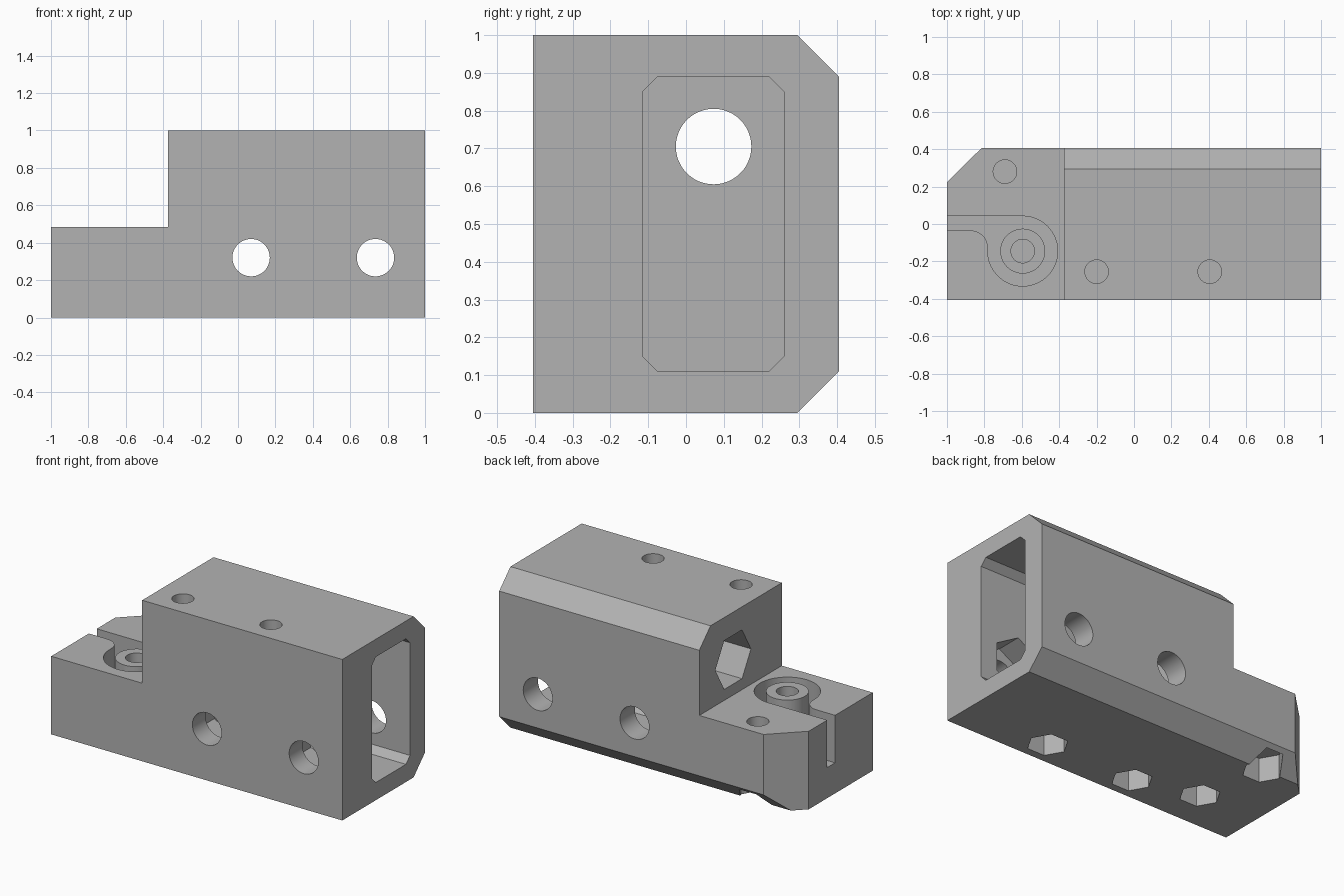
import bpy, bmesh
from math import cos, sin, radians

cube = bpy.data.objects.get("Cube")
if cube:
    bpy.data.objects.remove(cube, do_unlink=True)

grey = bpy.data.materials.new("plain grey")
grey.use_nodes = True
grey.diffuse_color = (0.45, 0.45, 0.45, 1)
grey.node_tree.nodes["Principled BSDF"].inputs["Base Color"].default_value = (0.45, 0.45, 0.45, 1)


def prism(name, axis, outline, lo, hi):
    """Extrude a 2D outline along an axis from lo to hi."""
    place = {"x": lambda u, v, w: (w, u, v),
             "y": lambda u, v, w: (u, w, v),
             "z": lambda u, v, w: (u, v, w)}[axis]
    bm = bmesh.new()
    face = bm.faces.new([bm.verts.new(place(u, v, lo)) for u, v in outline])
    extruded = bmesh.ops.extrude_face_region(bm, geom=[face])["geom"]
    shift = place(0, 0, hi - lo)
    bmesh.ops.translate(bm, vec=shift, verts=[g for g in extruded if isinstance(g, bmesh.types.BMVert)])
    bmesh.ops.recalc_face_normals(bm, faces=bm.faces)
    mesh = bpy.data.meshes.new(name)
    bm.to_mesh(mesh)
    bm.free()
    mesh.materials.append(grey)
    ob = bpy.data.objects.new(name, mesh)
    bpy.context.collection.objects.link(ob)
    return ob


def arc(u, v, r, start, end, n):
    """Points along an arc, both ends included."""
    angles = [radians(start + (end - start) * i / n) for i in range(n + 1)]
    return [(u + r * cos(a), v + r * sin(a)) for a in angles]


def ring(u, v, r, n=48, turn=0):
    return arc(u, v, r, turn, turn + 360, n)[:-1]


def cut(target, cutter):
    """Subtract the cutter and remove it."""
    cutter.hide_render = True
    mod = target.modifiers.new("cut", "BOOLEAN")
    mod.operation, mod.solver, mod.object = "DIFFERENCE", "EXACT", cutter
    bpy.context.view_layer.objects.active = target
    bpy.ops.object.modifier_apply(modifier=mod.name)
    bpy.data.objects.remove(cutter, do_unlink=True)


# Block with its two back edges bevelled
D, B, STEP_X, STEP_Z = 0.405, 0.11, -0.375, 0.485
body = prism("mounting_block", "x",
             [(-D, 0), (D - B, 0), (D, B), (D, 1 - B), (D - B, 1), (-D, 1)], -1, 1)

# Lowered shelf and its clipped corner
cut(body, prism("step_cutter", "y", [(-2, STEP_Z), (STEP_X, STEP_Z), (STEP_X, 2), (-2, 2)], -1, 1))
cut(body, prism("corner_cutter", "z", [(-1.1, 0.125), (-0.715, 0.505), (-1.1, 0.505)], -1, 2))

# Open pocket from the end face
y0, y1, z0, z1, c = -0.115, 0.26, 0.11, 0.89, 0.04
POCKET_END = -0.1
cut(body, prism("pocket_cutter", "x",
                [(y0 + c, z0), (y1 - c, z0), (y1, z0 + c), (y1, z1 - c),
                 (y1 - c, z1), (y0 + c, z1), (y0, z1 - c), (y0, z0 + c)], POCKET_END, 1.2))

# Large bolt hole with nut recess, above the shelf
cut(body, prism("end_hole_cutter", "x", ring(0.073, 0.705, 0.1), -0.5, 0.05))
cut(body, prism("end_nut_cutter", "x", ring(0.073, 0.705, 0.175, 6), -0.5, -0.17))

# Cross holes with nut recesses inside the front wall
for x in (0.07, 0.735):
    cut(body, prism("cross_hole_cutter", "y", ring(x, 0.32, 0.1), -1, 1))
    cut(body, prism("cross_nut_cutter", "y", ring(x, 0.32, 0.175, 6, 30), -0.275, -0.05))

# Curved channel around a round boss, leading out of the end
bx, by, r = -0.595, -0.145, 0.187
outline = ([(-1.2, by + r)] + arc(bx, by, r, 90, -180, 48)
           + arc(bx - r - 0.09, by + 0.02, 0.09, 0, 90, 12) + [(-1.2, by + 0.11)])
channel = prism("channel_cutter", "z", outline, 0.19, 1)
cut(channel, prism("boss_core", "z", ring(bx, by, 0.12), 0, 2))
cut(body, channel)

# Small screw holes, each over a nut recess with a thin web between
NUT = 0.15
for x, y in ((-0.2, -0.255), (0.405, -0.255), (bx, by), (-0.69, 0.28)):
    cut(body, prism("screw_hole_cutter", "z", ring(x, y, 0.063, 32), NUT + 0.01, 2))
    cut(body, prism("screw_nut_cutter", "z", ring(x, y, 0.117, 6), -0.5, NUT))

# Smooth hole walls, sharp edges elsewhere
bpy.ops.object.select_all(action="DESELECT")
body.select_set(True)
bpy.context.view_layer.objects.active = body
bpy.ops.object.shade_smooth_by_angle(angle=radians(25))
